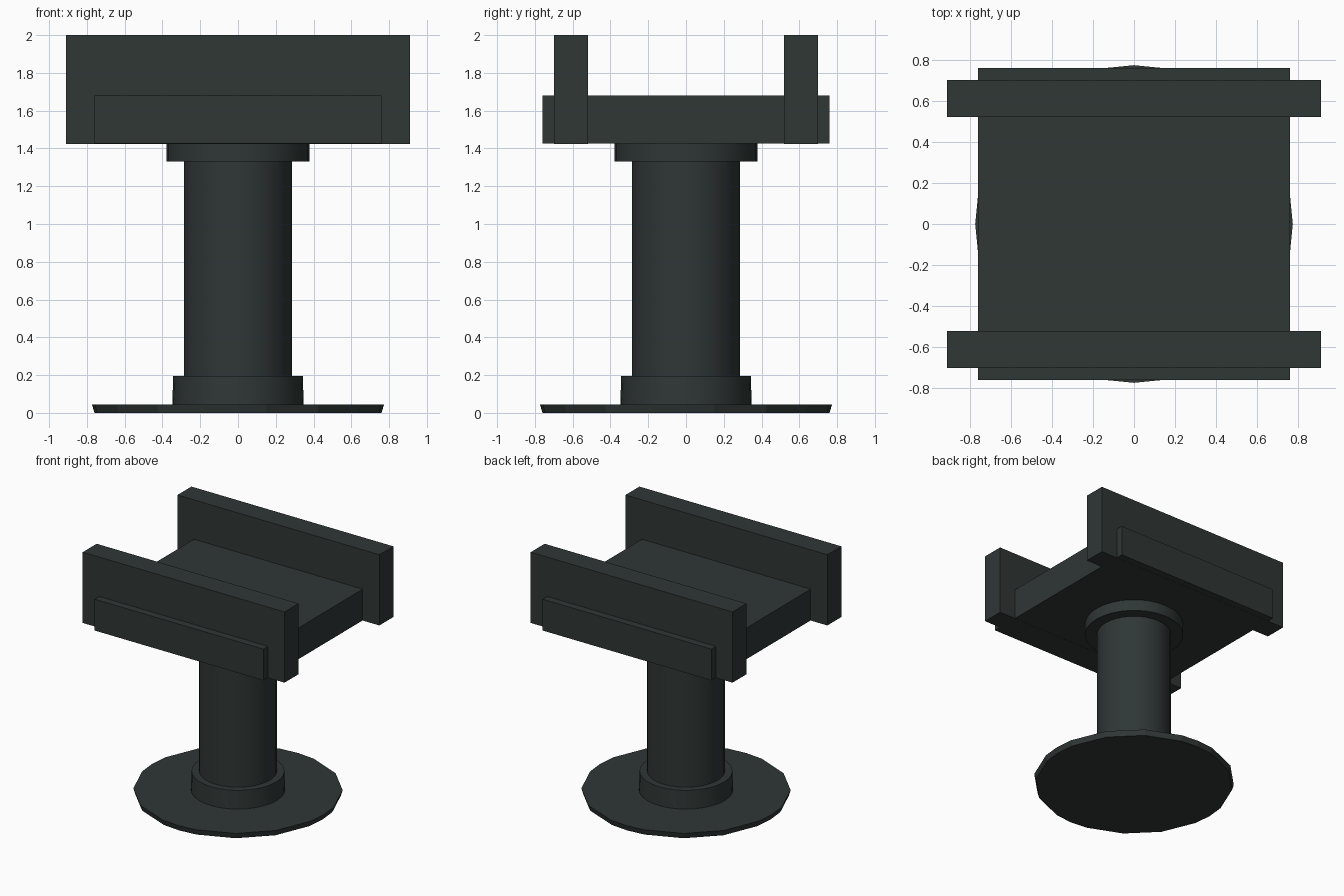
import bpy, bmesh, math

if "Cube" in bpy.data.objects:
    bpy.data.objects.remove(bpy.data.objects["Cube"])

mat = bpy.data.materials.new("dark slate")
mat.diffuse_color = (0.028, 0.038, 0.036, 1)
mat.use_nodes = True
mat.node_tree.nodes["Principled BSDF"].inputs["Base Color"].default_value = mat.diffuse_color


def finish(bm, name, smooth=False):
    bmesh.ops.recalc_face_normals(bm, faces=bm.faces)
    mesh = bpy.data.meshes.new(name)
    bm.to_mesh(mesh)
    bm.free()
    mesh.materials.append(mat)
    ob = bpy.data.objects.new(name, mesh)
    bpy.context.collection.objects.link(ob)
    if smooth:
        bpy.ops.object.select_all(action='DESELECT')
        ob.select_set(True)
        bpy.context.view_layer.objects.active = ob
        bpy.ops.object.shade_smooth_by_angle(angle=math.radians(35))
    return ob


def box(name, x, y0, y1, z0, z1):
    bm = bmesh.new()
    bmesh.ops.create_cube(bm, size=1)
    for v in bm.verts:
        v.co.x *= 2 * x
        v.co.y = (y0 + y1) / 2 + v.co.y * (y1 - y0)
        v.co.z = (z0 + z1) / 2 + v.co.z * (z1 - z0)
    return finish(bm, name)


def lathe(name, r0, r1, z0, z1, angles, smooth=True):
    """Closed round part with a ring of vertices at the given angles."""
    bm = bmesh.new()
    low, high = [[bm.verts.new((r * math.cos(a), r * math.sin(a), z)) for a in angles]
                 for r, z in ((r0, z0), (r1, z1))]
    n = len(angles)
    for i in range(n):
        j = (i + 1) % n
        bm.faces.new((low[i], low[j], high[j], high[i]))
    bm.faces.new(low)
    bm.faces.new(high)
    return finish(bm, name, smooth)


round_ring = [math.tau * i / 32 for i in range(32)]
# The foot has a coarser outline with a point on each axis
foot_ring = [math.radians(90 * q + a) for q in range(4)
             for a in (0, 11.25, 33.75, 56.25, 78.75)]

# Pedestal
lathe("foot_disc", 0.76, 0.773, 0, 0.045, foot_ring, smooth=False)
lathe("lower_collar", 0.348, 0.343, 0.045, 0.195, round_ring)
lathe("column", 0.287, 0.287, 0.195, 1.33, round_ring)
lathe("upper_collar", 0.378, 0.378, 1.33, 1.425, round_ring)

# Cradle on top: platform with a tall rail on each side
box("platform", 0.76, -0.76, 0.76, 1.425, 1.68)
for side, s in (("front", -1), ("back", 1)):
    ys = sorted((s * 0.52, s * 0.70))
    box(side + "_rail", 0.91, ys[0], ys[1], 1.424, 2.0)
